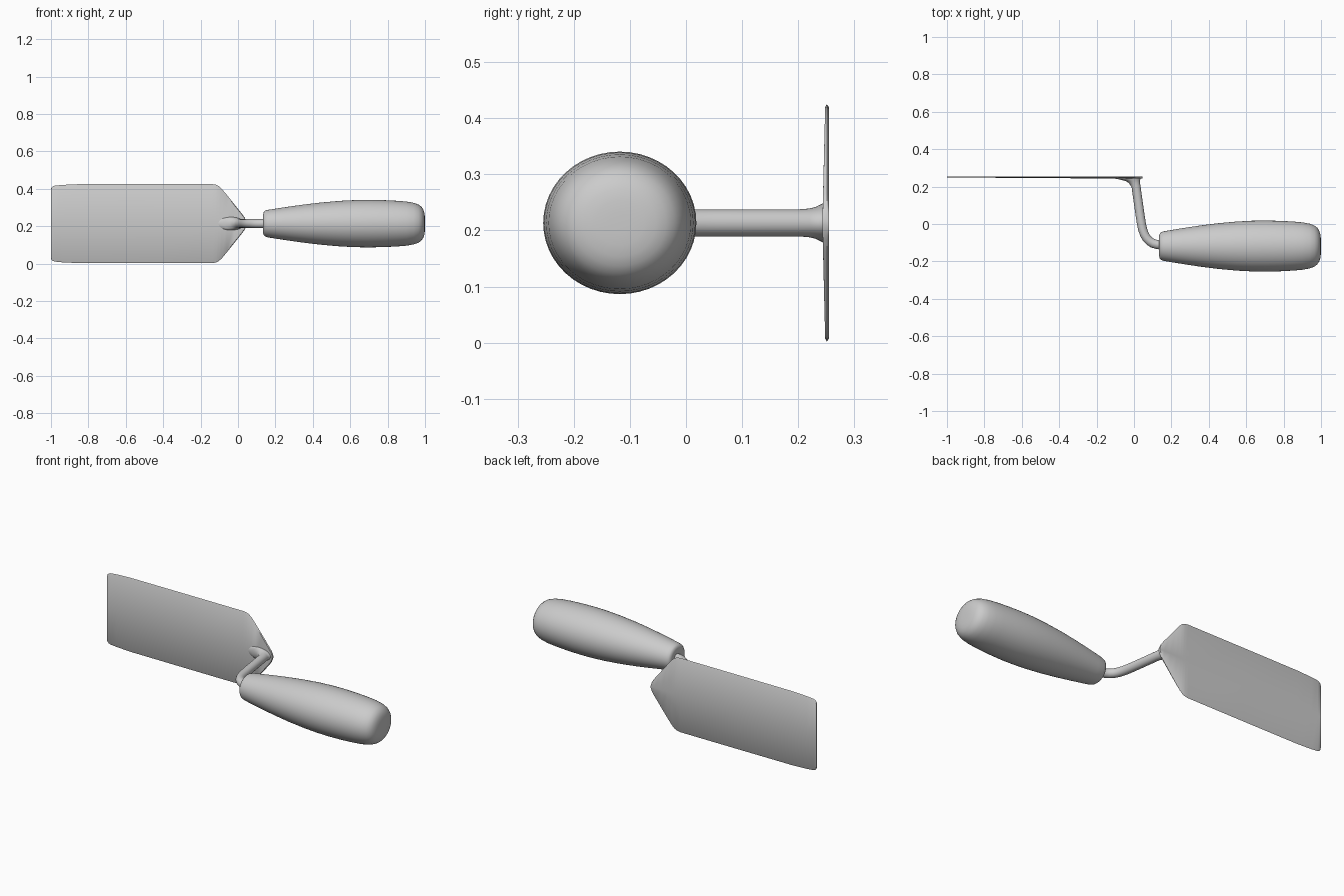
import bpy, bmesh, math

CZ = 0.2135   # mid height of the whole tool


def loft(name, rings, angle=40):
    """Skin a list of equal-length point rings and cap both ends."""
    bm = bmesh.new()
    vs = [[bm.verts.new(p) for p in r] for r in rings]
    n = len(vs[0])
    for a, b in zip(vs, vs[1:]):
        for i in range(n):
            j = (i + 1) % n
            bm.faces.new((a[i], a[j], b[j], b[i]))
    bm.faces.new(vs[0])
    bm.faces.new(vs[-1])
    bmesh.ops.recalc_face_normals(bm, faces=bm.faces)
    me = bpy.data.meshes.new(name)
    bm.to_mesh(me)
    bm.free()
    ob = bpy.data.objects.new(name, me)
    bpy.context.collection.objects.link(ob)
    bpy.ops.object.select_all(action='DESELECT')
    ob.select_set(True)
    bpy.context.view_layer.objects.active = ob
    bpy.ops.object.shade_smooth_by_angle(angle=math.radians(angle))
    return ob


def ellipse(x, y, a, ru, rz, n=32):
    """Ring whose in-plane axis is turned by a degrees about z."""
    ca, sa = math.cos(math.radians(a)), math.sin(math.radians(a))
    out = []
    for i in range(n):
        t = 2 * math.pi * i / n
        u = ru * math.cos(t)
        out.append((x + u * ca, y + u * sa, CZ + rz * math.sin(t)))
    return out


# Blade: thin plate with a faint ridge on the front, (x, half height)
outline = [(-1.0, 0.182), (-0.998, 0.192), (-0.991, 0.199), (-0.98, 0.203),
           (-0.94, 0.207), (-0.85, 0.211), (-0.5, 0.2115), (-0.14, 0.2115),
           (-0.12, 0.2085), (-0.105, 0.202), (-0.088, 0.187), (-0.06, 0.154),
           (-0.02, 0.104), (0.02, 0.054), (0.036, 0.032), (0.043, 0.016),
           (0.045, 0.004)]


def blade_section(x, h):
    k = min(1, (x + 1) / 0.9)
    ridge = 0.249 - 0.006 * k
    edge = 0.248
    front = edge + (ridge - edge) * (1 - h / 0.2115 if x > -0.1 else 0)
    e = min(0.005, h * 0.4)
    return [(x, ridge, CZ), (x, front, CZ + h - e), (x, 0.251, CZ + h),
            (x, 0.2545, CZ + h - e), (x, 0.255, CZ),
            (x, 0.2545, CZ - h + e), (x, 0.251, CZ - h),
            (x, front, CZ - h + e)]


loft("blade", [blade_section(x, h) for x, h in outline], 50)

# Shank: flared foot on the blade, then a cranked round bar into the handle
shank = [(-0.045, 0.252, 0, 0.082, 0.036), (-0.037, 0.244, 0, 0.072, 0.035),
         (-0.022, 0.238, 0, 0.055, 0.032), (-0.007, 0.230, 0, 0.038, 0.028),
         (0.003, 0.219, 3, 0.029, 0.0255), (0.011, 0.200, 8, 0.024, 0.024),
         (0.032, 0.05, 8, 0.024, 0.024), (0.040, 0.0, 10, 0.024, 0.024),
         (0.046, -0.028, 15, 0.024, 0.024), (0.055, -0.054, 24, 0.024, 0.024),
         (0.066, -0.074, 36, 0.024, 0.024), (0.082, -0.091, 52, 0.024, 0.024),
         (0.100, -0.103, 66, 0.024, 0.024), (0.120, -0.109, 78, 0.024, 0.024),
         (0.140, -0.112, 86, 0.024, 0.024), (0.18, -0.113, 90, 0.024, 0.024)]
loft("shank", [ellipse(*s) for s in shank], 50)

# Handle: swelling grip with soft ends, (x, half height)
grip = [(0.135, 0.035), (0.135, 0.052), (0.138, 0.062), (0.145, 0.069),
        (0.16, 0.0735), (0.20, 0.080), (0.28, 0.092), (0.36, 0.103),
        (0.45, 0.1135), (0.55, 0.122), (0.63, 0.126), (0.70, 0.127),
        (0.78, 0.1255), (0.85, 0.122), (0.90, 0.118), (0.94, 0.111),
        (0.965, 0.102), (0.98, 0.091), (0.99, 0.077), (0.996, 0.060),
        (0.999, 0.040), (1.0, 0.018)]
loft("handle", [ellipse(x, -0.118, 90, r * 1.075, r, 48) for x, r in grip], 60)
